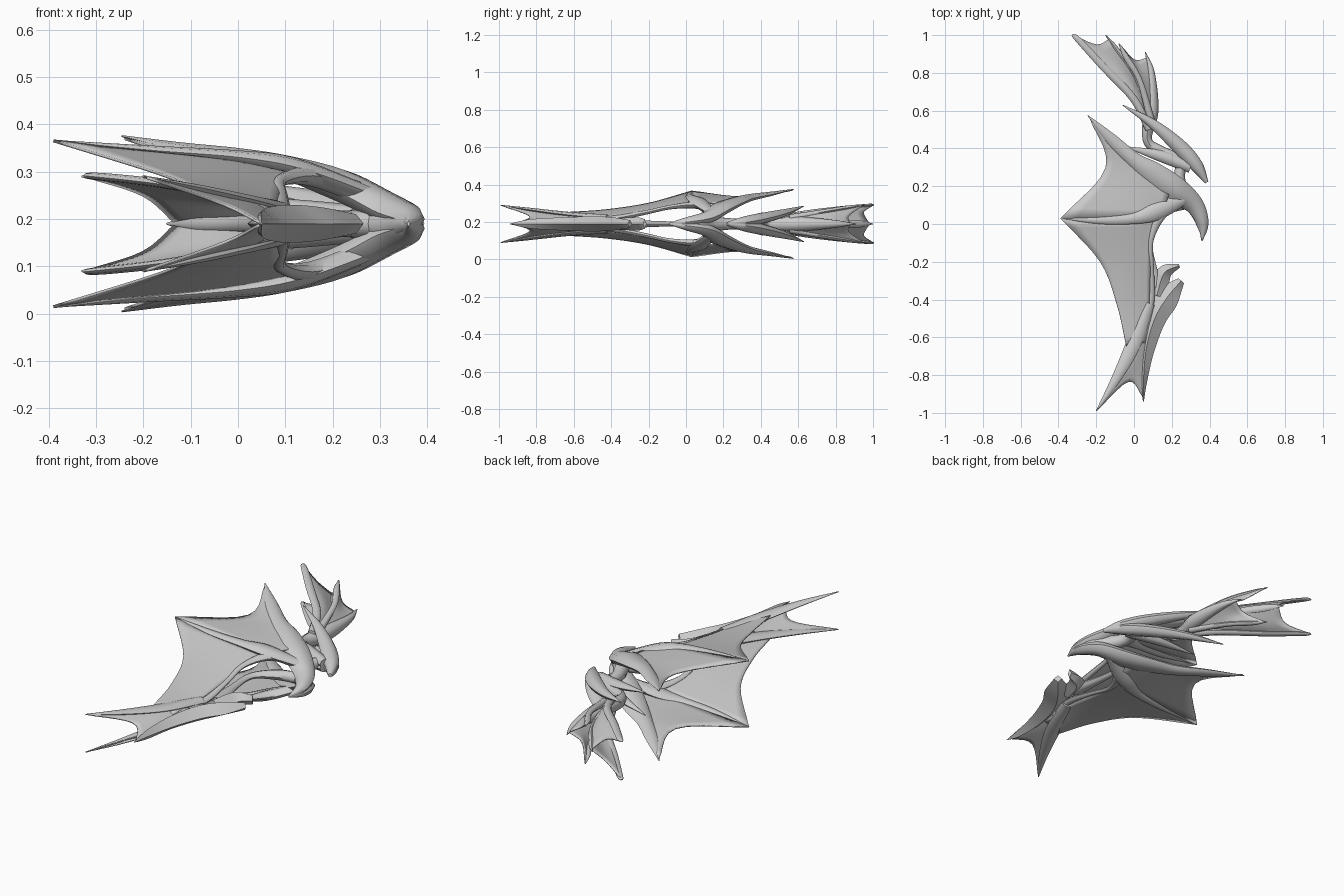
import bpy
import bmesh
import math
from mathutils import Vector

MID_HEIGHT = 0.19      # plane of symmetry
UNIT = 0.01            # control points are in hundredths

default_cube = bpy.data.objects.get("Cube")
if default_cube:
    bpy.data.objects.remove(default_cube, do_unlink=True)

grey = bpy.data.materials.new("plain_grey")
grey.use_nodes = True
GREY_COLOUR = (0.6, 0.6, 0.6, 1)
grey.diffuse_color = GREY_COLOUR
grey.node_tree.nodes["Principled BSDF"].inputs["Base Color"].default_value = GREY_COLOUR


def smooth_path(points, steps):
    """Catmull-Rom curve through control points of any dimension."""
    points = [Vector(p) for p in points]
    padded = [2 * points[0] - points[1]] + points + [2 * points[-1] - points[-2]]
    result = []
    for i in range(len(points) - 1):
        a, b, c, d = padded[i:i + 4]
        for k in range(steps):
            t = k / steps
            result.append(0.5 * (2 * b + (c - a) * t + (2 * a - 5 * b + 4 * c - d) * t ** 2
                                 + (3 * b - a - 3 * c + d) * t ** 3))
    return result + [points[-1]]


def finish(name, bm, mirrored, angle, thickness=None):
    bmesh.ops.recalc_face_normals(bm, faces=bm.faces)
    mesh = bpy.data.meshes.new(name)
    bm.to_mesh(mesh)
    bm.free()
    mesh.materials.append(grey)
    obj = bpy.data.objects.new(name, mesh)
    obj.location.z = MID_HEIGHT
    bpy.context.collection.objects.link(obj)
    if thickness:
        solid = obj.modifiers.new("thickness", "SOLIDIFY")
        solid.thickness = thickness
        solid.offset = 0
    if mirrored:
        mirror = obj.modifiers.new("mirror", "MIRROR")
        mirror.use_axis = (False, False, True)
        mirror.use_mirror_merge = False
    bpy.ops.object.select_all(action="DESELECT")
    obj.select_set(True)
    bpy.context.view_layer.objects.active = obj
    bpy.ops.object.shade_smooth_by_angle(angle=math.radians(angle))


def spine(name, points, mirrored=False, sides=8, angle=50):
    """Tapered limb: each point is x, y, z, half width, half height."""
    path = smooth_path([[v * UNIT for v in p] for p in points], 5)
    bm = bmesh.new()
    rings = []
    for i, p in enumerate(path):
        ahead, behind = path[min(i + 1, len(path) - 1)], path[max(i - 1, 0)]
        across = Vector((behind[1] - ahead[1], ahead[0] - behind[0], 0)).normalized()
        centre = Vector(p[:3])
        ring = []
        for k in range(sides):
            turn = math.tau * k / sides
            offset = across * max(p[3], 0.001) * math.cos(turn)
            offset.z = max(p[4], 0.001) * math.sin(turn)
            ring.append(bm.verts.new(centre + offset))
        rings.append(ring)
    for r, s in zip(rings, rings[1:]):
        for k in range(sides):
            n = (k + 1) % sides
            bm.faces.new((r[k], r[n], s[n], s[k]))
    bm.faces.new(rings[0])
    bm.faces.new(rings[-1])
    finish(name, bm, mirrored, angle)


def membrane(name, ribs):
    """Thin skin stretched over ribs, each running from root to outer edge."""
    ribs = [smooth_path([[v * UNIT for v in p] for p in rib], 5) for rib in ribs]
    columns = [smooth_path(column, 5) for column in zip(*ribs)]
    bm = bmesh.new()
    grid = [[bm.verts.new(p) for p in column] for column in columns]
    for r, s in zip(grid, grid[1:]):
        for k in range(len(r) - 1):
            bm.faces.new((r[k], r[k + 1], s[k + 1], s[k]))
    finish(name, bm, True, 60, 0.006)


# Wings: arm sweeping back from the front point, second finger, skins
spine("wing_arm", [(36, -9, 0, .3, .5), (36.5, 0, 1, 3, 2.5), (32, 10, 3, 5, 3.5),
                   (22, 18, 8, 7, 3.5), (10, 27, 12, 6, 2.5), (0, 34, 14, 4, 2),
                   (-12, 45, 16, 3, 1.2), (-24.5, 57.5, 18.5, .2, .2)], True)
spine("wing_finger", [(28, 14, 6, 3, 2), (12, 7, 11.5, 5, 2.5), (0, 3, 14, 3, 1.5),
                      (-18, 2, 15.5, 2, 1), (-39, 3, 17.5, .2, .2)], True)
membrane("wing_skin", [
    [(20, 19, 10), (0, 35, 14), (-24, 57, 18)],
    [(18, 14, 11), (3, 25, 13.5), (-15, 30, 14.5)],
    [(16, 8, 11), (0, 3, 14), (-39, 3, 17.5)]])
membrane("rear_skin", [
    [(12, 6, 11), (-4, 3, 14), (-39, 3, 17.5)],
    [(9, -20, 7), (-3, -20, 9.5), (-18, -20, 11)],
    [(8, -42, 4), (0, -43, 6), (-9, -43, 7.5)],
    [(6, -63, 3), (1, -63, 5), (-4, -65, 6)]])
spine("skin_rim", [(26, 13, 6, 2.5, 2), (15, 6, 10, 3, 2), (9, -8, 9, 1.5, 1.2),
                   (9, -22, 6, 1.5, 1.2), (9, -38, 3, 2, 1.5), (7, -52, 2, 2, 1.5)], True)

# Centre: hub and hand grip
spine("hub", [(36, -6, 0, .5, 1), (34, 6, 0, 4, 4), (28, 14, 0, 4, 4), (24, 24, 0, 3, 3),
              (26, 34, 0, 3, 3)])
spine("grip", [(28, 11, 0, 3, 3), (17, 8, 0, 3, 2.5), (8, 0, 0, 2, 1.5),
               (8, -14, 0, 2, 1.5), (11, -34, 0, 4, 2.5)])

# Lower limb: ridged core, claw and split fins
spine("lower_limb", [(25, -30, 0, 2, 2), (17.5, -39, 0, 6.5, 3.5), (11, -50, 0, 6, 4),
                     (6.5, -66, 0, 4.5, 3.5), (5, -83, 0, 2, 2.5), (5, -94, 0, .2, .2)],
      sides=4, angle=25)
spine("lower_claw", [(24, -22, 0, 1, 2.5), (16, -26, 0, 4, 3.5), (12, -38, 0, 5, 3)],
      sides=4, angle=25)
spine("lower_fin", [(8, -42, 3, 3, 2), (0, -63, 5, 4, 1.5), (-9.5, -82, 7.5, 2.5, 1),
                    (-20, -99, 10, .2, .2)], True)
membrane("lower_fin_skin", [
    [(3, -52, 5), (-4, -72, 6), (-20, -99, 10)],
    [(6, -52, 4), (2, -70, 4), (-3, -83.5, 4)],
    [(9, -52, 2), (7, -70, 1), (5, -92, 0)]])

# Head: snout running back into long horns, with a lower horn pair
spine("head_horn", [(38.5, 22, 0, 1, 1), (33, 31, 1, 3.5, 3), (24, 41, 3, 4, 3),
                    (10, 53, 6, 2.5, 2), (-6, 63, 9.5, .2, .2)], True)
spine("jaw_horn", [(30, 30, 1, 3, 2.5), (14, 36, 3, 3, 2), (-5, 41, 6, .2, .2)], True)

# Upper fan: neck, ribs and the skins between them
spine("fan_neck", [(25, 34, 0, 3, 3), (13, 39, 0, 3, 3), (7, 45, 0, 2.5, 3.5),
                   (9, 60, 0, 4, 4), (9, 80, 0, 2, 2), (6, 91, 0, .2, .2)])
spine("fan_outer_rib", [(8, 50, 3, 2, 2), (0, 66, 6, 2, 1.5), (-16, 83, 8.5, 2, 1),
                        (-30, 98, 10, 1.5, .8), (-33, 100, 10, .2, .2)], True)
spine("fan_middle_rib", [(8, 55, 0, 2, 2.5), (0, 78, 0, 1.5, 2), (-9, 92, 0, 1.5, 2),
                         (-15, 100, 0, .2, .2)])
spine("fan_inner_rib", [(9, 55, 3, 2, 2), (3, 76, 7, 1.5, 1.2), (-4, 88, 9, 1.5, 1),
                        (-8, 95.5, 10, .2, .2)], True)
membrane("fan_skin", [
    [(7, 52, 4), (-8, 74, 7), (-32, 100, 10)],
    [(8, 53, 3), (-3, 76, 5), (-20, 95, 6)],
    [(9, 55, 1), (0, 78, 1), (-13, 98, 0)]])
membrane("fan_inner_skin", [
    [(9, 55, 4), (3, 76, 7), (-7.5, 95, 10)],
    [(10, 56, 3), (6, 75, 4), (0, 87, 4)],
    [(12, 58, 0), (10, 76, 0), (7, 88, 0)]])
